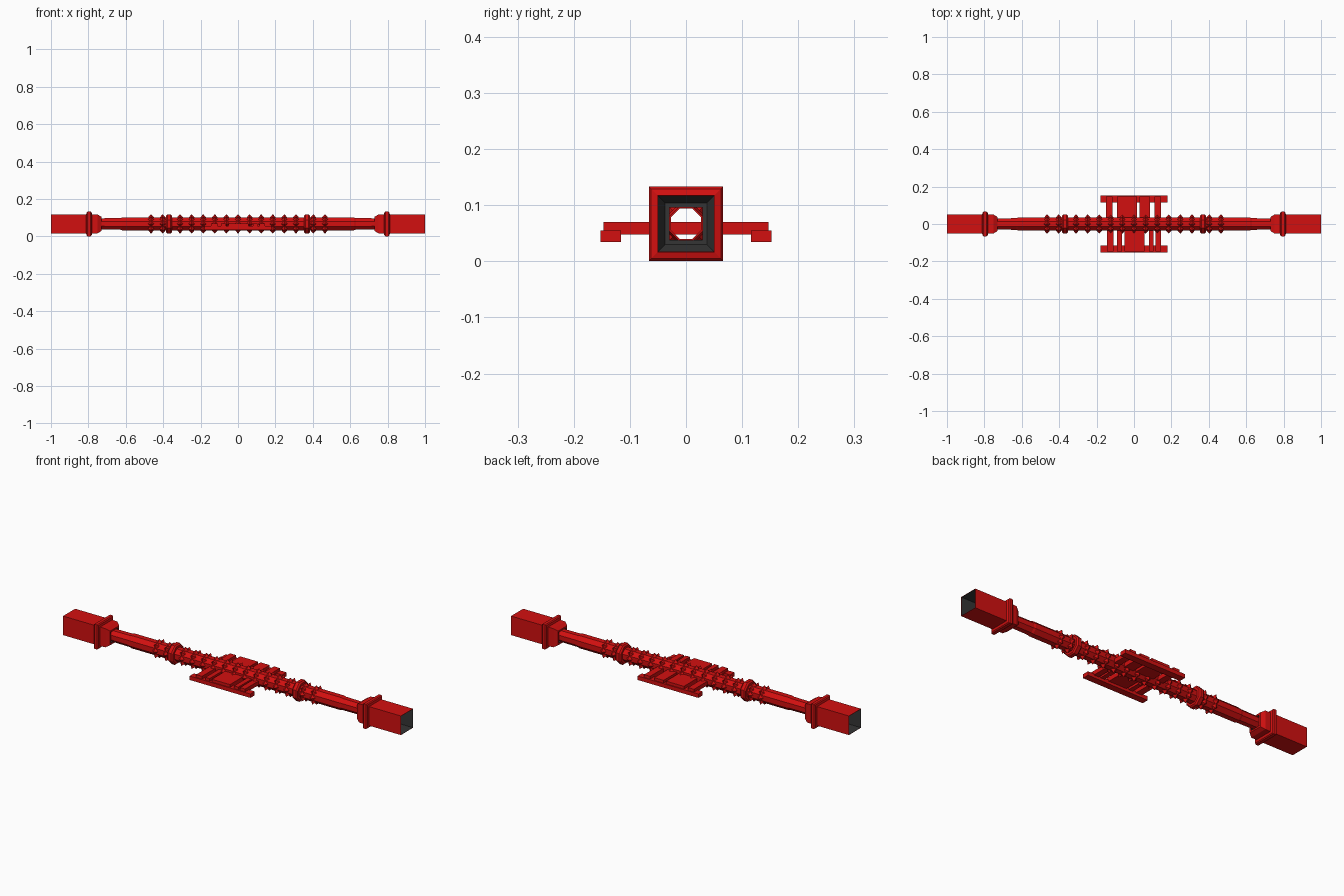
import bpy, bmesh
from math import pi, cos, sin
from mathutils import Matrix, Vector

if "Cube" in bpy.data.objects:
    bpy.data.objects.remove(bpy.data.objects["Cube"], do_unlink=True)

AXIS_Z = 0.067


def material(name, rgb):
    m = bpy.data.materials.new(name)
    m.use_nodes = True
    m.diffuse_color = (*rgb, 1)
    m.node_tree.nodes["Principled BSDF"].inputs["Base Color"].default_value = (*rgb, 1)
    return m


RED = material("red paint", (0.65, 0.005, 0.005))
GREY = material("dark grey lining", (0.035, 0.035, 0.035))


def finish(name, bm, mats=(RED,)):
    bmesh.ops.recalc_face_normals(bm, faces=bm.faces)
    me = bpy.data.meshes.new(name)
    bm.to_mesh(me)
    bm.free()
    for m in mats:
        me.materials.append(m)
    ob = bpy.data.objects.new(name, me)
    bpy.context.collection.objects.link(ob)
    return ob


def lathe(name, profile, sides, lined_from=None, mirror=1):
    """Closed profile of (x, flat radius) swept round the long axis in flat sides."""
    bm = bmesh.new()
    rings = []
    for x, r in profile:
        rad = r / cos(pi / sides)
        angles = [2 * pi * (i + 0.5) / sides for i in range(sides)]
        rings.append([bm.verts.new((x * mirror, rad * cos(a), AXIS_Z + rad * sin(a))) for a in angles])
    for j, ring in enumerate(rings):
        after = rings[(j + 1) % len(rings)]
        for i in range(sides):
            k = (i + 1) % sides
            f = bm.faces.new((ring[i], ring[k], after[k], after[i]))
            if lined_from is not None and j >= lined_from:
                f.material_index = 1
    return finish(name, bm, (RED, GREY))


def box(name, x0, x1, y0, y1, z0, z1):
    bm = bmesh.new()
    size = Vector((x1 - x0, y1 - y0, z1 - z0))
    mid = Vector((x0 + x1, y0 + y1, z0 + z1)) / 2
    bmesh.ops.create_cube(bm, size=1, matrix=Matrix.Translation(mid) @ Matrix.Diagonal((*size, 1)))
    return finish(name, bm)


# Hollow eight-sided pipe, a little thicker in the middle
outer = [(-0.74, 0.030), (-0.63, 0.031), (-0.62, 0.034), (0.62, 0.034), (0.63, 0.031), (0.74, 0.030)]
lathe("main_pipe", outer + [(0.74, 0.027), (-0.74, 0.027)], 8)

# Square end sockets with a chamfered collar and a tapered neck
socket = [(0.73, 0.029), (0.73, 0.038), (0.75, 0.050), (0.78, 0.051), (0.783, 0.062), (0.788, 0.066),
          (0.804, 0.066), (0.809, 0.062), (0.812, 0.051), (1.0, 0.051),
          (1.0, 0.0495), (0.76, 0.0495), (0.735, 0.037), (0.735, 0.029)]
for side, s in (("left", 1), ("right", -1)):
    lathe(side + "_socket", socket, 4, lined_from=10, mirror=s)
    # Clamp ring on the pipe
    ring = [(0.353, 0.032), (0.353, 0.045), (0.360, 0.051), (0.378, 0.051), (0.385, 0.045), (0.385, 0.032)]
    lathe(side + "_clamp_ring", ring, 8, mirror=s)

# Rows of pointed studs around the pipe
bm = bmesh.new()
stations = [k * 0.062 for k in range(-5, 6)] + [s * x for s in (-1, 1) for x in (0.403, 0.465)]
for x in stations:
    for i in range(8):
        turn = Matrix.Rotation(i * pi / 4, 4, "X")
        place = Matrix.Translation((x, 0, AXIS_Z)) @ turn @ Matrix.Translation((0, 0, 0.042))
        bmesh.ops.create_cone(bm, cap_ends=True, segments=4, radius1=0.018, radius2=0,
                              depth=0.020, matrix=place)
finish("studs", bm)

# Flat cross plates reaching out to each side rail
back_plates = [(-0.15, -0.115), (-0.09, 0.015), (0.03, 0.085), (0.11, 0.145)]
front_plates = [(-0.145, -0.11), (-0.09, -0.065), (-0.052, 0.055), (0.08, 0.105), (0.115, 0.145)]
for side, s, plates in (("back", 1, back_plates), ("front", -1, front_plates)):
    for i, (a, b) in enumerate(plates):
        box(f"{side}_plate_{i + 1}", a, b, 0, s * 0.147, 0.048, 0.070)
    box(side + "_rail", -0.18, 0.18, s * 0.116, s * 0.152, 0.034, 0.055)
